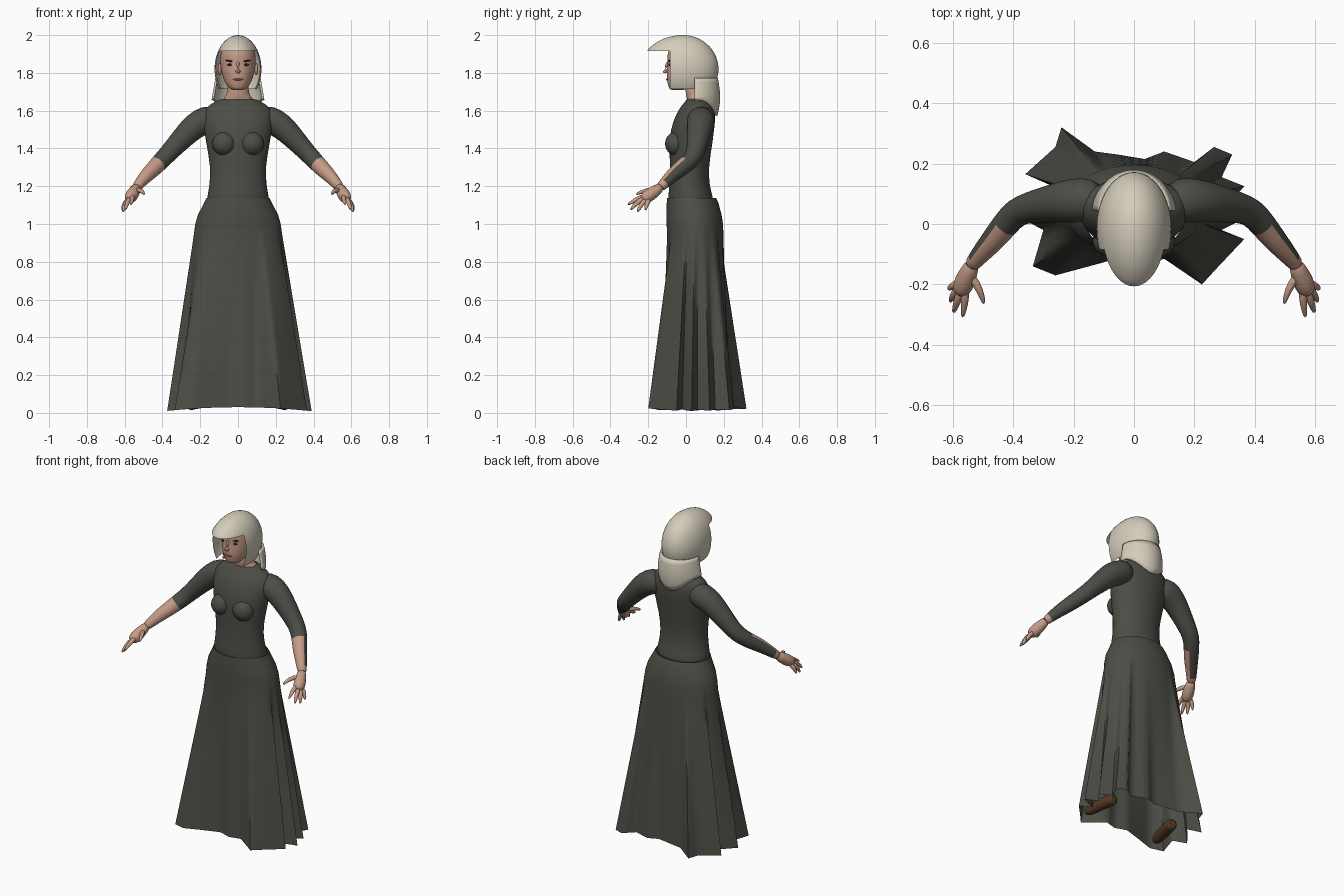
import bpy, bmesh
from math import sin, cos, pi, atan2, radians
from mathutils import Vector, Matrix

cube = bpy.data.objects.get("Cube")
if cube:
    bpy.data.objects.remove(cube)


def material(name, rgb):
    m = bpy.data.materials.new(name)
    m.use_nodes = True
    m.diffuse_color = (*rgb, 1)
    m.node_tree.nodes["Principled BSDF"].inputs["Base Color"].default_value = (*rgb, 1)
    return m


CLOTH = material("charcoal cloth", (0.075, 0.075, 0.063))
SKIN = material("skin", (0.56, 0.33, 0.24))
HAIR = material("pale hair", (0.66, 0.61, 0.5))
LEATHER = material("brown leather", (0.09, 0.04, 0.015))
DARK = material("dark brow", (0.03, 0.02, 0.015))
LIP = material("lips", (0.4, 0.2, 0.15))


def finish(name, bm, mats, mirror=False, subsurf=0, rule=None, angle=60):
    """Turn a bmesh into a smooth shaded object."""
    bmesh.ops.recalc_face_normals(bm, faces=bm.faces)
    if rule:
        for f in bm.faces:
            f.material_index = rule(f)
    mesh = bpy.data.meshes.new(name)
    bm.to_mesh(mesh)
    bm.free()
    for m in mats:
        mesh.materials.append(m)
    mesh.shade_smooth()
    mesh.set_sharp_from_angle(angle=radians(angle))
    ob = bpy.data.objects.new(name, mesh)
    bpy.context.collection.objects.link(ob)
    if mirror:
        ob.modifiers.new("Mirror", "MIRROR").use_mirror_merge = False
    if subsurf:
        mod = ob.modifiers.new("Subdivision", "SUBSURF")
        mod.levels = mod.render_levels = subsurf
    return ob


def skin_rings(rings, capped=True, closed=True):
    """Bridge a list of point rings with quads."""
    bm = bmesh.new()
    rows = [[bm.verts.new(p) for p in ring] for ring in rings]
    n = len(rows[0])
    for a, b in zip(rows, rows[1:]):
        for i in range(n if closed else n - 1):
            j = (i + 1) % n
            bm.faces.new((a[i], a[j], b[j], b[i]))
    if capped:
        bm.faces.new(rows[0])
        bm.faces.new(rows[-1])
    return bm


def oval(z, rx, front, back, a):
    return Vector((rx * cos(a), (front + back) / 2 + (back - front) / 2 * sin(a), z))


def loft(sections, sides=24):
    """Stack of ovals given as height, half width, front y, back y."""
    return skin_rings([[oval(*s, 2 * pi * i / sides) for i in range(sides)] for s in sections])


def tube(path, sides=12):
    """Round limb through (x, y, z, radius) stations."""
    pts = [Vector(p[:3]) for p in path]
    rings = []
    for k, p in enumerate(pts):
        d = (pts[min(k + 1, len(pts) - 1)] - pts[max(k - 1, 0)]).normalized()
        u = d.cross(Vector((0, 0, 1))).normalized()
        v = d.cross(u)
        rings.append([p + path[k][3] * (u * cos(2 * pi * i / sides) + v * sin(2 * pi * i / sides))
                      for i in range(sides)])
    return skin_rings(rings)


def ball(center, radii, turn=0, segs=20):
    bm = bmesh.new()
    m = Matrix.Translation(center) @ Matrix.Rotation(turn, 4, "Y") @ Matrix.Diagonal((*radii, 1))
    bmesh.ops.create_uvsphere(bm, u_segments=segs, v_segments=segs // 2 + 2, radius=1, matrix=m)
    return bm


# Bodice
finish("bodice", loft([
    (1.1, .168, -.095, .15), (1.14, .166, -.095, .145), (1.2, .152, -.09, .125),
    (1.3, .146, -.085, .12), (1.42, .168, -.09, .14), (1.5, .182, -.082, .15),
    (1.56, .188, -.062, .157), (1.615, .178, -.035, .152), (1.647, .125, -.005, .135),
    (1.668, .085, .005, .12)]), [CLOTH], subsurf=1)
finish("bust", ball((.075, -.055, 1.425), (.062, .056, .062)), [CLOTH], mirror=True)

# Arms: the sleeve leaves the inner side of the forearm bare
INNER = Vector((-.5, -.75, .15)).normalized()


def sleeve_rule(f):
    c = f.calc_center_median()
    along = c.x - c.z
    return int(along > -.9 and f.normal.dot(INNER) > -.1 or along > -.69)


finish("arms", tube([
    (.1, .08, 1.56, .06), (.17, .08, 1.555, .077), (.23, .075, 1.52, .07),
    (.29, .065, 1.46, .06), (.345, .055, 1.40, .052), (.39, .04, 1.352, .048),
    (.425, 0, 1.315, .045), (.46, -.045, 1.28, .041), (.495, -.085, 1.245, .035),
    (.525, -.12, 1.21, .028), (.54, -.14, 1.19, .025)], 24),
    [CLOTH, SKIN], mirror=True, subsurf=1, rule=sleeve_rule)

# Hands
finish("palms", tube([
    (.535, -.13, 1.2, .025), (.545, -.155, 1.18, .03), (.56, -.19, 1.155, .037),
    (.572, -.22, 1.135, .032), (.577, -.232, 1.127, .018)]), [SKIN], mirror=True, subsurf=1)
FINGERS = {
    "thumbs": ((.54, -.17, 1.18), (.508, -.22, 1.178), (.496, -.268, 1.155)),
    "index_fingers": ((.558, -.215, 1.15), (.56, -.265, 1.13), (.568, -.312, 1.10)),
    "middle_fingers": ((.573, -.22, 1.138), (.588, -.265, 1.11), (.598, -.295, 1.072)),
    "ring_fingers": ((.58, -.21, 1.13), (.601, -.24, 1.10), (.609, -.258, 1.06)),
    "little_fingers": ((.58, -.195, 1.13), (.605, -.208, 1.105), (.614, -.215, 1.07))}
for name, (a, b, c) in FINGERS.items():
    finish(name, tube([(*a, .017), (*b, .013), (*c, .007)], 8), [SKIN], mirror=True, subsurf=1)

# Skirt: oval hips spreading into a folded hem
HEM = [(.39, .03), (.31, .06), (.365, .125), (.29, .155), (.325, .23), (.265, .255), (.2, .205),
       (.1, .24), (.035, .215), (-.055, .23), (-.13, .24), (-.24, .32), (-.26, .255),
       (-.36, .165), (-.28, .13), (-.33, .08), (-.375, .02), (-.3, -.02), (-.335, -.14),
       (-.26, -.17), (-.13, -.135), (-.04, -.11), (.03, -.135), (.1, -.115), (.225, -.2),
       (.28, -.14), (.365, -.05), (.29, -.02)]
hem = []
for k, p in enumerate(HEM):
    q = HEM[(k + 1) % len(HEM)]
    for t in (0, 1 / 3, 2 / 3):
        x, y = p[0] + (q[0] - p[0]) * t, p[1] + (q[1] - p[1]) * t
        hem.append(Vector((x, y, .03 - .02 * (abs(x) / .38) ** 2)))
angles = [atan2((p.y - .04) / .26, p.x / .37) for p in hem]
HIPS = [(1.137, .167, -.1, .16), (1.11, .18, -.102, .172), (1.05, .212, -.104, .188),
        (1.0, .226, -.103, .196), (.95, .233, -.1, .198)]
rings = [[oval(*s, a) for a in angles] for s in HIPS]
for i in range(1, 9):
    rings.append([h.lerp(p, i / 8) for h, p in zip(rings[4], hem)])
finish("skirt", skin_rings(rings, capped=False), [CLOTH], angle=75)

# Shoes
finish("shoes", tube([
    (.215, .09, .05, .026), (.218, .07, .054, .036), (.228, .02, .055, .036),
    (.243, -.05, .05, .036), (.252, -.1, .043, .03), (.256, -.125, .038, .015)]),
    [LEATHER], mirror=True, subsurf=1)
finish("ankles", loft([(.05, .03, .03, .09), (.14, .03, .03, .09), (.3, .04, .02, .1)], 12),
       [LEATHER], mirror=False).hide_render = True
bpy.data.objects.remove(bpy.data.objects["ankles"])

# Neck and head
finish("neck", loft([
    (1.6, .11, .02, .12), (1.655, .088, .008, .115), (1.675, .066, 0, .11),
    (1.7, .056, -.002, .105), (1.78, .056, -.01, .1)]), [SKIN], subsurf=1)
finish("head", loft([
    (1.708, .028, -.082, -.01), (1.72, .05, -.092, .02), (1.745, .068, -.098, .06),
    (1.775, .08, -.104, .1), (1.81, .09, -.102, .12), (1.85, .095, -.098, .13),
    (1.89, .095, -.102, .13), (1.93, .085, -.09, .11), (1.965, .05, -.05, .06)]),
    [SKIN], subsurf=1)
finish("nose", tube([
    (0, -.094, 1.862, .008), (0, -.107, 1.83, .011), (0, -.114, 1.812, .017),
    (0, -.104, 1.8, .013)], 10), [SKIN], subsurf=1)
finish("ears", ball((.097, .01, 1.82), (.01, .02, .032)), [SKIN], mirror=True)

# Facial details
finish("eyes", ball((.04, -.086, 1.843), (.017, .006, .006)), [DARK], mirror=True)
finish("eyebrows", ball((.042, -.087, 1.863), (.024, .007, .004), -.15), [DARK], mirror=True)
finish("mouth", ball((0, -.1, 1.765), (.027, .007, .005)), [LIP])

# Bobbed hair: an oval shell with a squared opening for the face
FRINGE, SIDE, BOTTOM = 1.915, -.085, 1.715
bm = ball((0, -.015, 1.82), (.124, .187, .18), segs=48)
for v in bm.verts:
    if v.co.y < 0:
        v.co.y *= 1 + .2 * max(0, min(1, (v.co.z - 1.8) / .12))
for co, no in (((0, 0, BOTTOM), (0, 0, 1)), ((0, 0, FRINGE), (0, 0, 1)), ((0, SIDE, 0), (0, 1, 0))):
    bmesh.ops.bisect_plane(bm, geom=bm.verts[:] + bm.edges[:] + bm.faces[:],
                           plane_co=co, plane_no=no)


def is_open(f):
    c = f.calc_center_median()
    return c.z < BOTTOM or (c.z < FRINGE and c.y < SIDE)


bmesh.ops.delete(bm, geom=[f for f in bm.faces if is_open(f)], context="FACES")
finish("hair_cap", bm, [HAIR])

# Hair hanging behind the neck, ending in a rounded point
rings = []
for k in range(7):
    t = k / 6
    ring = []
    for i in range(25):
        a = pi * i / 24
        drop = .115 + .085 * sin(a) ** 3
        r = .12 + .02 * t
        ring.append(Vector((r * cos(a), .045 + (.124 + .02 * sin(pi * t * .8) - .015 * t) * sin(a),
                            1.772 - drop * t)))
    rings.append(ring)
back = finish("back_hair", skin_rings(rings, capped=False, closed=False), [HAIR])
solid = back.modifiers.new("Thickness", "SOLIDIFY")
solid.thickness = .012
solid.offset = -1
